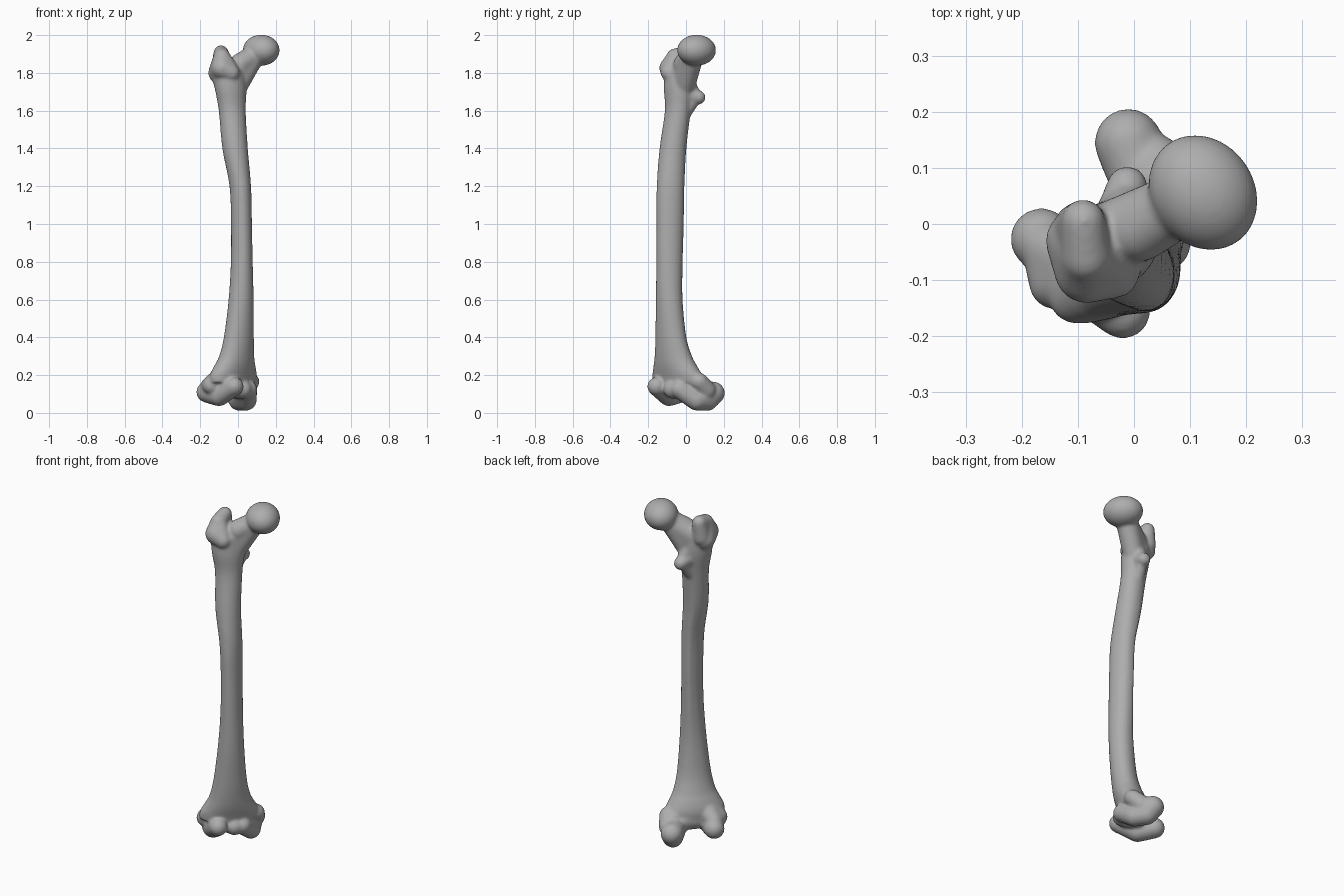
import bpy, bmesh, math
from mathutils import Vector, Matrix

bone_mat = bpy.data.materials.new("bone_grey")
bone_mat.diffuse_color = (0.42, 0.42, 0.42, 1)

bm = bmesh.new()


def hull(*balls):
    """Add the convex hull of several balls (x, y, z, radius)."""
    part = bmesh.new()
    for x, y, z, r in balls:
        bmesh.ops.create_icosphere(part, subdivisions=3, radius=r,
                                   matrix=Matrix.Translation((x, y, z)))
    res = bmesh.ops.convex_hull(part, input=part.verts)
    junk = {g for k in ("geom_interior", "geom_unused") for g in res[k]
            if isinstance(g, bmesh.types.BMVert)}
    bmesh.ops.delete(part, geom=list(junk), context='VERTS')
    merge(part)


def merge(part):
    bmesh.ops.recalc_face_normals(part, faces=part.faces)
    me = bpy.data.meshes.new("part")
    part.to_mesh(me)
    part.free()
    bm.from_mesh(me)
    bpy.data.meshes.remove(me)


def catmull(a, b, c, d, t):
    return [0.5 * (2 * q + (r - p) * t + (2 * p - 5 * q + 4 * r - s) * t * t
            + (3 * q - p - 3 * r + s) * t ** 3) for p, q, r, s in zip(a, b, c, d)]


# Shaft: z, x min, x max, y min, y max, skew of the oval
profile = [
    (0.16, -0.150, 0.095, -0.175, 0.090, 0.65),
    (0.20, -0.150, 0.100, -0.178, 0.085, 0.60),
    (0.25, -0.125, 0.092, -0.172, 0.058, 0.45),
    (0.30, -0.100, 0.086, -0.166, 0.032, 0.35),
    (0.40, -0.075, 0.084, -0.162, 0.002, 0.25),
    (0.60, -0.050, 0.083, -0.160, -0.018, 0.08),
    (0.80, -0.038, 0.078, -0.157, -0.018, -0.05),
    (1.00, -0.037, 0.074, -0.156, -0.013, -0.08),
    (1.20, -0.045, 0.069, -0.155, -0.009, -0.05),
    (1.40, -0.083, 0.052, -0.140, 0.002, 0.0),
    (1.60, -0.102, 0.041, -0.112, 0.026, 0.08),
    (1.72, -0.122, 0.045, -0.118, 0.045, 0.15),
    (1.82, -0.125, 0.030, -0.115, 0.040, 0.15),
]
shaft, rings, N, STEPS = bmesh.new(), [], 48, 5
samples = []
for i in range(len(profile) - 1):
    a, b = profile[max(i - 1, 0)], profile[i]
    c, d = profile[i + 1], profile[min(i + 2, len(profile) - 1)]
    samples += [catmull(a, b, c, d, k / STEPS) for k in range(STEPS)]
samples.append(profile[-1])
for z, x0, x1, y0, y1, skew in samples:
    ring = []
    ridge = 0.08 * max(0, 1 - ((z - 1.0) / 0.6) ** 2)      # rear ridge line
    for k in range(N):
        t = math.tau * k / N
        s = 1 + ridge * math.exp(-((t - 2.05) / 0.22) ** 2)
        ring.append(shaft.verts.new((
            (x0 + x1) / 2 + s * (x1 - x0) / 2 * math.cos(t),
            (y0 + y1) / 2 + s * (y1 - y0) / 2 * math.sin(t + skew), z)))
    rings.append(ring)
for lo, hi in zip(rings, rings[1:]):
    for k in range(N):
        j = (k + 1) % N
        shaft.faces.new((lo[k], lo[j], hi[j], hi[k]))
shaft.faces.new(rings[0][::-1])
shaft.faces.new(rings[-1])
merge(shaft)

# Round head, slightly stretched along one diagonal
head = bmesh.new()
bmesh.ops.create_uvsphere(
    head, u_segments=40, v_segments=24, radius=1,
    matrix=Matrix.Translation((0.123, 0.056, 1.92)) @ Matrix.Rotation(math.radians(35), 4, 'Z')
    @ Matrix.Diagonal((0.092, 0.108, 0.082, 1)))
merge(head)

# Neck running down into the shaft
hull((0.075, 0.032, 1.885, 0.058), (0.01, -0.01, 1.845, 0.058))
hull((0.075, 0.032, 1.875, 0.058), (-0.012, -0.012, 1.72, 0.058), (-0.03, -0.02, 1.81, 0.065))

# Greater trochanter with its raised hook
hull((-0.085, -0.085, 1.825, 0.057), (-0.102, -0.03, 1.80, 0.056),
     (-0.035, -0.088, 1.80, 0.045), (-0.085, -0.055, 1.885, 0.045))
hull((-0.085, -0.06, 1.885, 0.044), (-0.09, 0.005, 1.908, 0.039), (-0.095, -0.01, 1.82, 0.050))
hull((-0.09, -0.05, 1.80, 0.055), (-0.05, -0.03, 1.62, 0.045))

# Lesser trochanter
hull((-0.012, 0.067, 1.67, 0.037), (-0.025, 0.0, 1.69, 0.050))
hull((-0.012, 0.055, 1.67, 0.030), (-0.035, -0.03, 1.56, 0.040), (-0.02, 0.0, 1.76, 0.045))

# Inner condyle
hull((0.052, -0.035, 0.125, 0.050), (0.045, 0.055, 0.066, 0.054),
     (0.005, 0.115, 0.066, 0.055), (-0.010, 0.145, 0.105, 0.061))
hull((0.068, 0.072, 0.165, 0.046), (0.04, 0.11, 0.12, 0.050), (0.03, 0.0, 0.20, 0.050))

# Outer condyle
hull((-0.020, -0.155, 0.140, 0.050), (-0.100, -0.090, 0.092, 0.057),
     (-0.165, -0.027, 0.110, 0.056))
hull((-0.140, -0.105, 0.145, 0.048), (-0.150, -0.045, 0.14, 0.050), (-0.07, -0.08, 0.20, 0.060))

# Bridge and front groove between the condyles
hull((0.025, -0.07, 0.125, 0.050), (-0.06, -0.05, 0.14, 0.060), (0.0, 0.02, 0.14, 0.060))

# Fuse everything into one smooth surface
me = bpy.data.meshes.new("thigh_bone")
bm.to_mesh(me)
bm.free()
bone = bpy.data.objects.new("thigh_bone", me)
bpy.context.collection.objects.link(bone)
me.materials.append(bone_mat)
rem = bone.modifiers.new("fuse", 'REMESH')
rem.mode, rem.voxel_size, rem.use_smooth_shade = 'VOXEL', 0.007, True
smo = bone.modifiers.new("soften", 'SMOOTH')
smo.factor, smo.iterations = 0.5, 14
